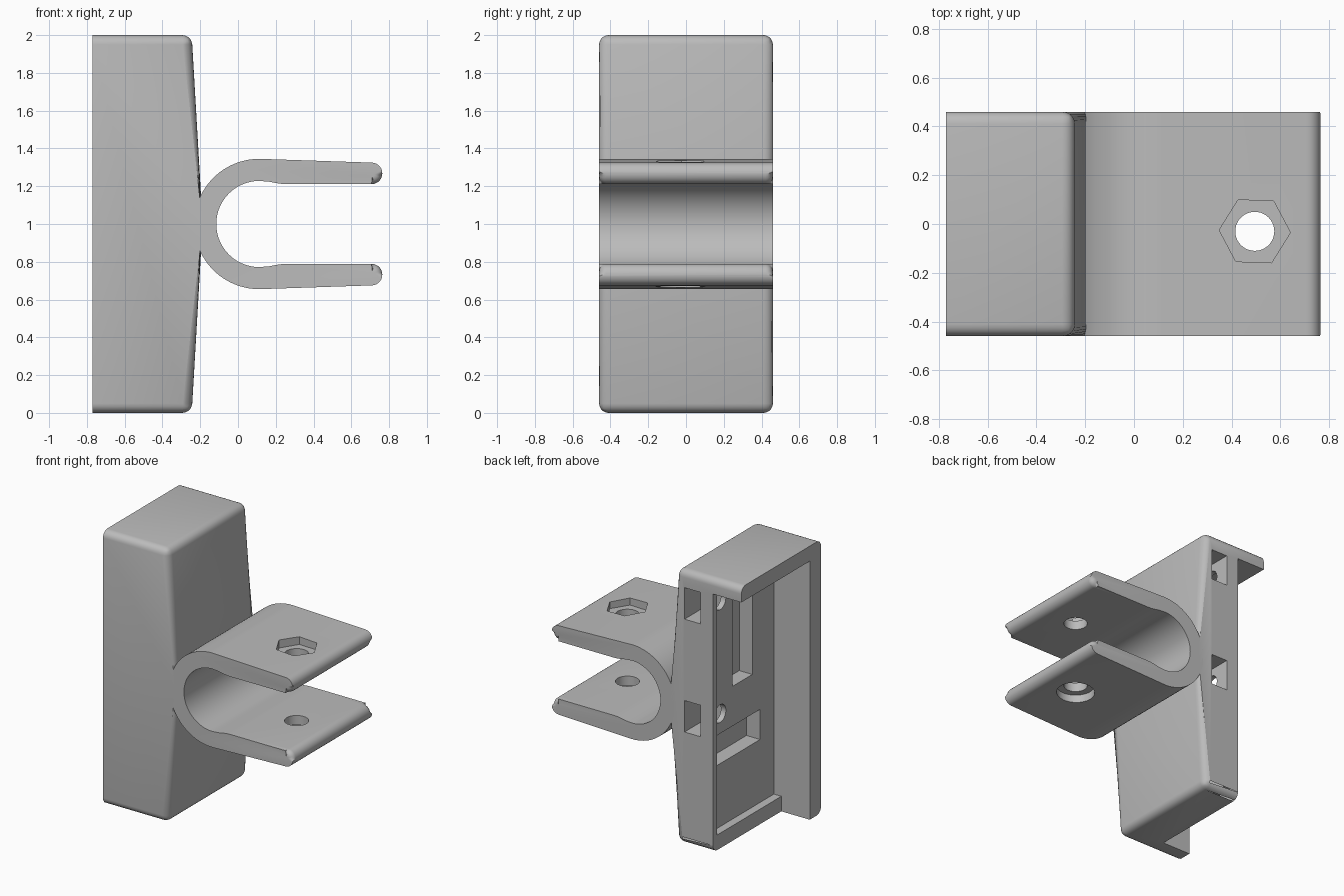
import bpy, bmesh, math
from mathutils import Matrix

cube = bpy.data.objects.get("Cube")
if cube:
    bpy.data.objects.remove(cube, do_unlink=True)

HALF_Y = 0.46

grey = bpy.data.materials.new("plain_grey")
grey.use_nodes = True
grey.diffuse_color = (0.5, 0.5, 0.5, 1)
grey.node_tree.nodes["Principled BSDF"].inputs["Base Color"].default_value = (0.5, 0.5, 0.5, 1)


def to_object(name, bm):
    bmesh.ops.recalc_face_normals(bm, faces=bm.faces)
    mesh = bpy.data.meshes.new(name)
    bm.to_mesh(mesh)
    bm.free()
    mesh.materials.append(grey)
    obj = bpy.data.objects.new(name, mesh)
    bpy.context.collection.objects.link(obj)
    return obj


def extrude_profile(points):
    """Prism from an x-z outline, spanning the full depth in y."""
    bm = bmesh.new()
    front = [bm.verts.new((x, -HALF_Y, z)) for x, z in points]
    back = [bm.verts.new((x, HALF_Y, z)) for x, z in points]
    bm.faces.new(front)
    bm.faces.new(back[::-1])
    n = len(points)
    for i in range(n):
        j = (i + 1) % n
        bm.faces.new((front[j], front[i], back[i], back[j]))
    return bm, front, back


def box(name, xs, ys, zs):
    bm = bmesh.new()
    bmesh.ops.create_cube(bm, size=1)
    for v in bm.verts:
        v.co = [r[0] if c < 0 else r[1] for c, r in zip(v.co, (xs, ys, zs))]
    return to_object(name, bm)


def cylinder(name, centre, radius, depth, axis="Z", sides=40, turn=0):
    bm = bmesh.new()
    m = Matrix.Translation(centre)
    if axis == "X":
        m = m @ Matrix.Rotation(math.pi / 2, 4, "Y")
    m = m @ Matrix.Rotation(turn, 4, "Z")
    bmesh.ops.create_cone(bm, cap_ends=True, segments=sides, radius1=radius,
                          radius2=radius, depth=depth, matrix=m)
    return to_object(name, bm)


def select_only(obj):
    bpy.ops.object.select_all(action="DESELECT")
    obj.select_set(True)
    bpy.context.view_layer.objects.active = obj


def cut(obj, cutters):
    select_only(obj)
    for c in cutters:
        c.hide_render = True
        mod = obj.modifiers.new("cut", "BOOLEAN")
        mod.operation = "DIFFERENCE"
        mod.solver = "EXACT"
        mod.object = c
        bpy.ops.object.modifier_apply(modifier=mod.name)
        bpy.data.objects.remove(c, do_unlink=True)


def smooth(obj):
    select_only(obj)
    bpy.ops.object.shade_smooth_by_angle(angle=math.radians(30))


def arc(cx, cz, r, start, end, steps):
    angles = [math.radians(start + (end - start) * i / steps) for i in range(steps + 1)]
    return [(cx + r * math.cos(a), cz + r * math.sin(a)) for a in angles]


# Housing: tapered block with rounded edges, except around the open side
BACK, PEAK = -0.77, -0.187
bm, _, _ = extrude_profile([(BACK, 0), (-0.245, 0), (PEAK, 1), (-0.245, 2), (BACK, 2)])
rounded = [e for e in bm.edges
           if not all(abs(v.co.x - BACK) < 1e-4 for v in e.verts)
           and not all(abs(v.co.z - 1) < 1e-4 for v in e.verts)]
bmesh.ops.bevel(bm, geom=rounded, offset=0.05, segments=5, profile=0.5, affect="EDGES")
housing = to_object("housing", bm)

# Open side, panel recess and panel pockets
cutters = [
    box("open_side", (-1, -0.54), (-0.33, 0.6), (-0.1, 1.89)),
    box("panel_recess", (-0.9, -0.48), (-0.33, 0.415), (0.11, 1.89)),
    box("tall_pocket", (-0.6, -0.375), (-0.08, 0.15), (1.08, 1.75)),
    box("wide_pocket", (-0.6, -0.37), (-0.17, 0.33), (0.57, 0.79)),
]
# Side nut slots with their screw holes
for z in (0.935, 1.76):
    cutters.append(box("nut_slot", (-0.44, -0.31), (0.18, 0.6), (z - 0.115, z + 0.115)))
    cutters.append(cylinder("screw_hole", (-0.5, 0.29, z), 0.065, 0.24, "X"))
cut(housing, cutters)
smooth(housing)

# Clamp: upper half outline from outer left to inner left, mirrored below
CX = 0.113
outer = arc(CX, 1, 0.345, 180, 90, 24)
tip = arc(0.707, 1.268, 0.057, 90, -90, 14)
neck = [(0.27, 1.211), (0.235, 1.212), (0.2, 1.217), (0.165, 1.224)]
inner = arc(CX, 1, 0.228, 90, 180, 24)
upper = outer + tip + neck + inner
lower = [(x, 2 - z) for x, z in upper[-2:0:-1]]
bm, front, back = extrude_profile(upper + lower)

# Round the inner rims from tip to tip
first = len(outer) + len(tip) // 2
last = len(front) - first
rims = [bm.edges.get((ring[i], ring[i + 1]))
        for ring in (front, back) for i in range(first, last)]
bmesh.ops.bevel(bm, geom=rims, offset=0.038, segments=5, profile=0.5, affect="EDGES")
clamp = to_object("clamp", bm)

# Bolt hole, hexagonal nut pocket above, round bolt head pocket below
BX, BY = 0.495, -0.03
cut(clamp, [
    cylinder("bolt_hole", (BX, BY, 1), 0.08, 1),
    cylinder("nut_pocket", (BX, BY, 1.378), 0.146, 0.2, sides=6, turn=math.radians(88)),
    cylinder("head_pocket", (BX, BY, 0.622), 0.13, 0.2),
])
smooth(clamp)
